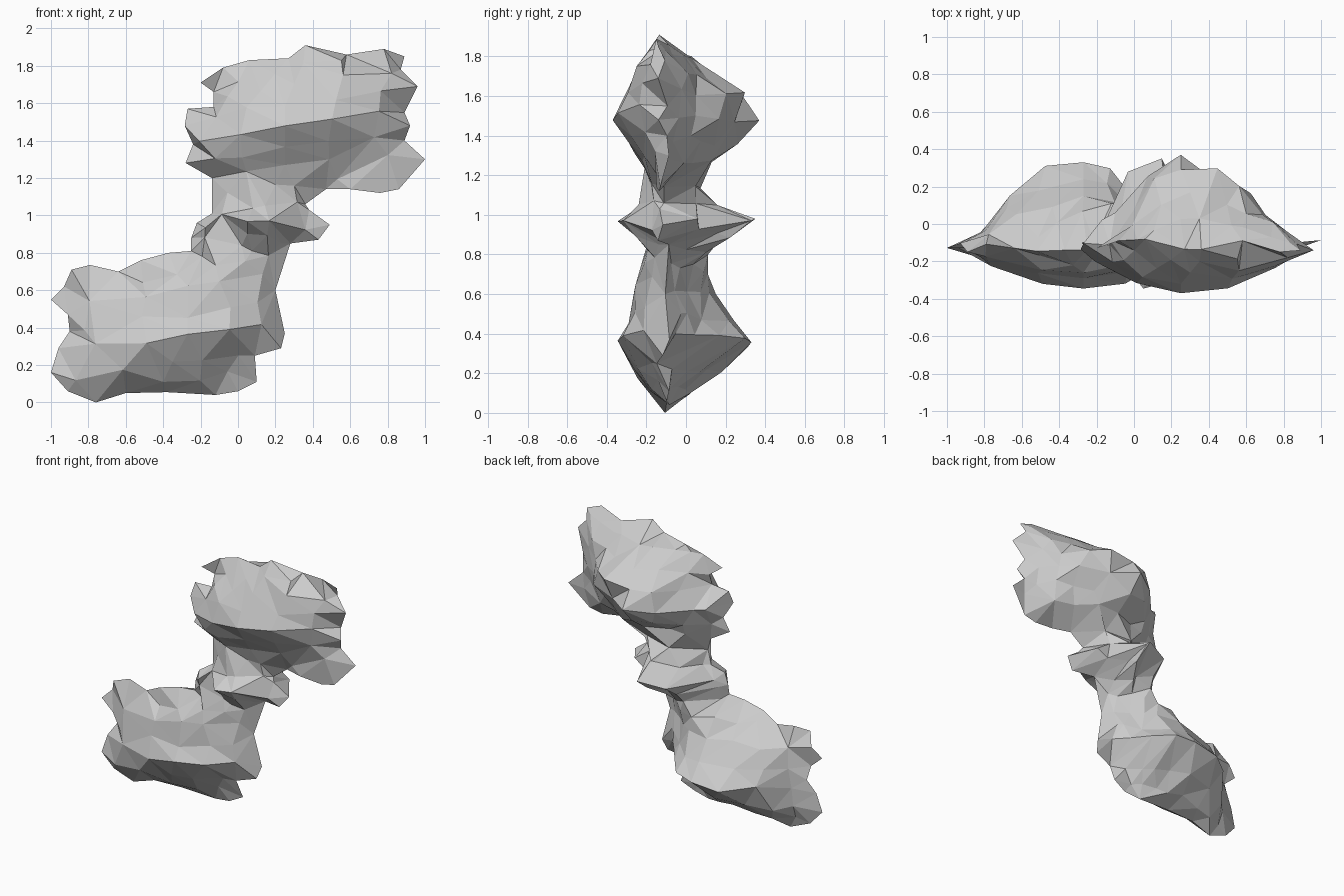
import bpy, bmesh, random
from mathutils import Vector
from mathutils.geometry import delaunay_2d_cdt, intersect_point_line

if "Cube" in bpy.data.objects:
    bpy.data.objects.remove(bpy.data.objects["Cube"])

random.seed(5)

# Front silhouette (x, z), counter-clockwise from the lowest point
OUTLINE = [
    (-.76, 0), (-.6, .05), (-.38, .055), (-.12, .04), (0, .06), (.1, .11), (.09, .25),
    (.23, .29), (.25, .37), (.2, .6), (.28, .85), (.43, .87), (.49, .95), (.38, 1.03),
    (.36, 1.06), (.47, 1.14), (.6, 1.14), (.76, 1.12), (.86, 1.14), (1, 1.3), (.89, 1.4),
    (.92, 1.48), (.89, 1.55), (.96, 1.69), (.87, 1.78), (.89, 1.85), (.78, 1.89), (.58, 1.86),
    (.36, 1.91), (.27, 1.84), (.06, 1.83), (-.08, 1.79), (-.2, 1.71), (-.13, 1.66),
    (-.13, 1.58), (-.27, 1.57), (-.285, 1.48), (-.24, 1.38), (-.28, 1.28), (-.14, 1.2),
    (-.14, 1.01), (-.22, .96), (-.25, .88), (-.25, .81), (-.37, .8), (-.52, .76), (-.64, .7),
    (-.79, .735), (-.89, .71), (-.93, .62), (-1, .55), (-.91, .47), (-.9, .38), (-.96, .29),
    (-1, .16), (-.91, .06)]

# Swelling of the body by height: z, left x, crest x, right x, front y, back y
ROWS = [
    (.10, -.88, -.4, .04, -.18, .04), (.20, -.95, -.35, .07, -.26, .18),
    (.36, -.92, -.27, .22, -.345, .33), (.47, -.92, -.27, .22, -.29, .24),
    (.61, -.92, -.27, .22, -.26, .15), (.72, -.6, -.12, .22, -.23, .11),
    (.82, -.24, .02, .26, -.19, .12), (.89, -.25, .05, .42, -.26, .25),
    (.96, -.22, .05, .48, -.345, .36), (1.04, -.13, .08, .36, -.24, .18),
    (1.15, -.14, .2, .6, -.18, .08), (1.26, -.26, .25, .92, -.22, .13),
    (1.36, -.24, .25, .9, -.29, .26), (1.48, -.28, .25, .91, -.37, .37),
    (1.60, -.2, .25, .91, -.32, .29), (1.70, -.17, .3, .94, -.26, .17),
    (1.80, -.05, .35, .88, -.20, .03)]

RIM = [random.uniform(-.15, -.08) for _ in OUTLINE]
N = len(OUTLINE)
PTS = [Vector(p) for p in OUTLINE]


def rim_gap(p):
    """Distance from p to the silhouette."""
    best = 9
    for a, b in zip(PTS, PTS[1:] + PTS[:1]):
        q, t = intersect_point_line(p, a, b)
        q = a.lerp(b, max(0, min(1, t)))
        best = min(best, (p - q).length)
    return best


def half(bm, col, steps, rough, slim, tilt):
    """One side of the body: inner points on the swelling, triangulated to the rim."""
    pts, ys = list(PTS), list(RIM)
    for row in ROWS:
        z, x0, mid, x1 = row[:4]
        wide = x1 - x0 > .8
        for u in (steps if wide else steps[::2] + [.25]):
            a = 0 if u == 0 else u + random.uniform(-.07, .07)
            x = mid + a * (x1 - mid if a > 0 else mid - x0)
            p = Vector((x, z + (tilt if wide else .03) * a + random.uniform(-.02, .02)))
            if rim_gap(p) < .03:
                continue
            f = (1 - min(abs(a), .95) ** 2) ** slim
            f *= 1 if a == 0 else 1 + random.uniform(-rough, rough)
            pts.append(p)
            ys.append(max(-.37, min(.37, -.11 + (row[col] + .11) * f)))
    edges = [(i, (i + 1) % N) for i in range(N)]
    co, _, faces, orig, _, _ = delaunay_2d_cdt(pts, edges, [], 1, 1e-4)
    verts = [bm.verts.new((c.x, ys[o[0]] if o else -.11, c.y)) for c, o in zip(co, orig)]
    for f in faces:
        bm.faces.new([verts[i] for i in f])


bm = bmesh.new()
half(bm, 4, [-.8, -.4, 0, .4, .8], .07, .75, .08)                    # front
half(bm, 5, [-.85, -.6, -.32, 0, .28, .5, .7, .88], .2, 1.45, .03)   # craggier back
bmesh.ops.remove_doubles(bm, verts=bm.verts, dist=1e-4)
bmesh.ops.delete(bm, geom=[v for v in bm.verts if not v.link_faces], context='VERTS')
bmesh.ops.recalc_face_normals(bm, faces=bm.faces)

# Flat-shaded lumpy body
mesh = bpy.data.meshes.new("lumpy_body")
bm.to_mesh(mesh)
bm.free()
bpy.context.collection.objects.link(bpy.data.objects.new("lumpy_body", mesh))
